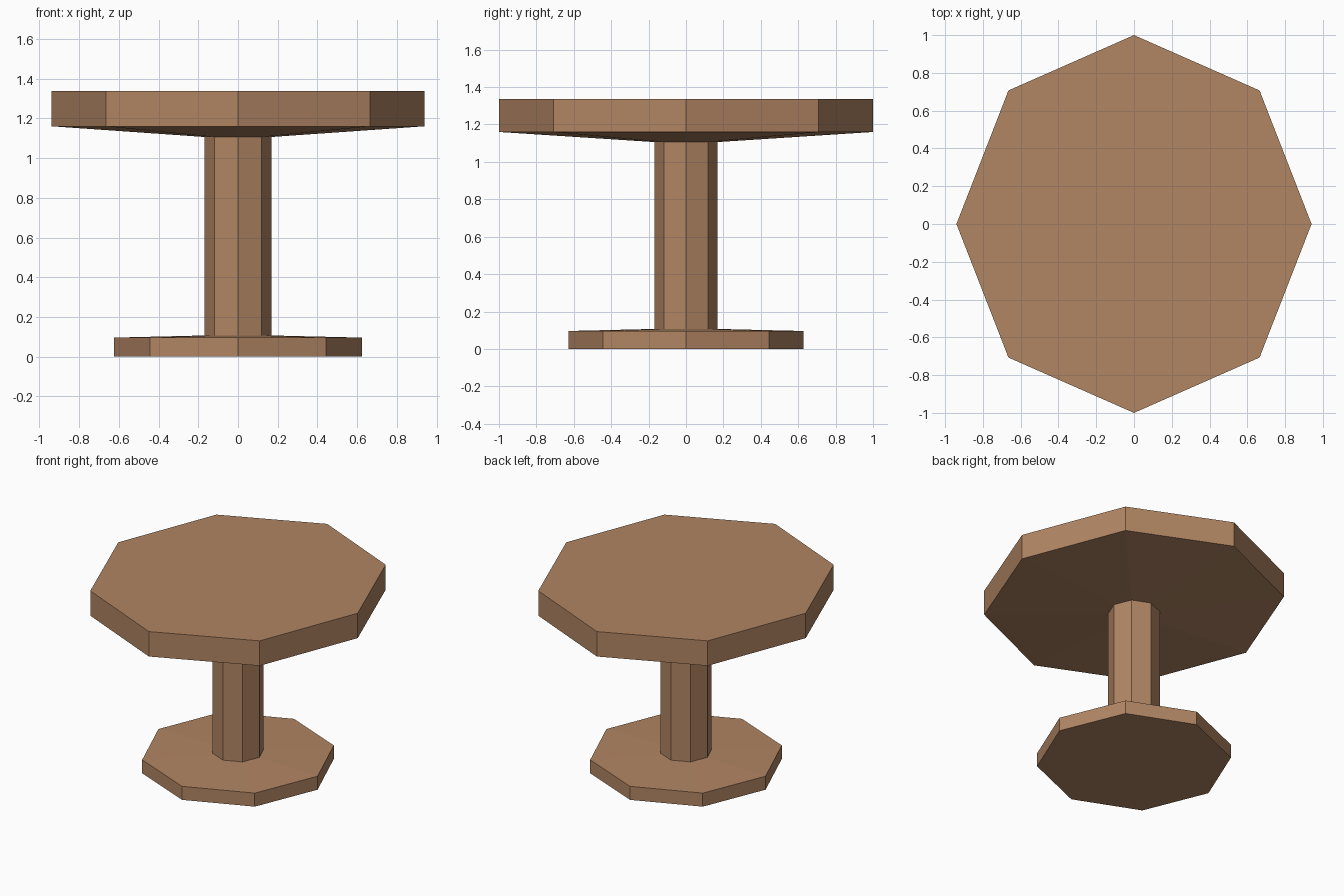
import bpy, bmesh, math

if "Cube" in bpy.data.objects:
    bpy.data.objects.remove(bpy.data.objects["Cube"])

SIDES = 8

wood = bpy.data.materials.new("warm brown wood")
wood.diffuse_color = (0.44, 0.235, 0.125, 1.0)
wood.use_nodes = True
wood.node_tree.nodes["Principled BSDF"].inputs["Base Color"].default_value = wood.diffuse_color


def turned_part(name, rings, cap_bottom=False, cap_top=False):
    """Loft octagonal rings given as (x radius, y radius, height)."""
    bm = bmesh.new()
    loops = []
    for rx, ry, z in rings:
        angles = [2 * math.pi * i / SIDES for i in range(SIDES)]
        loops.append([bm.verts.new((rx * math.cos(a), ry * math.sin(a), z)) for a in angles])
    for low, high in zip(loops, loops[1:]):
        for i in range(SIDES):
            j = (i + 1) % SIDES
            bm.faces.new((low[i], low[j], high[j], high[i]))
    if cap_bottom:
        bm.faces.new(loops[0][::-1])
    if cap_top:
        bm.faces.new(loops[-1])
    mesh = bpy.data.meshes.new(name)
    bm.to_mesh(mesh)
    bm.free()
    mesh.materials.append(wood)
    obj = bpy.data.objects.new(name, mesh)
    bpy.context.collection.objects.link(obj)
    return obj


COL = 0.168  # column radius

# Foot plate, rising slightly towards the column
turned_part("base", [(0.625, 0.627, 0), (0.625, 0.627, 0.096), (COL, COL, 0.107)], cap_bottom=True)

# Central post
turned_part("column", [(COL, COL, 0.107), (COL, COL, 1.106)])

# Slab with a shallow tapered underside, slightly longer in y
turned_part("tabletop", [(COL, COL, 1.106), (0.94, 1.0, 1.16), (0.94, 1.0, 1.337)], cap_top=True)
